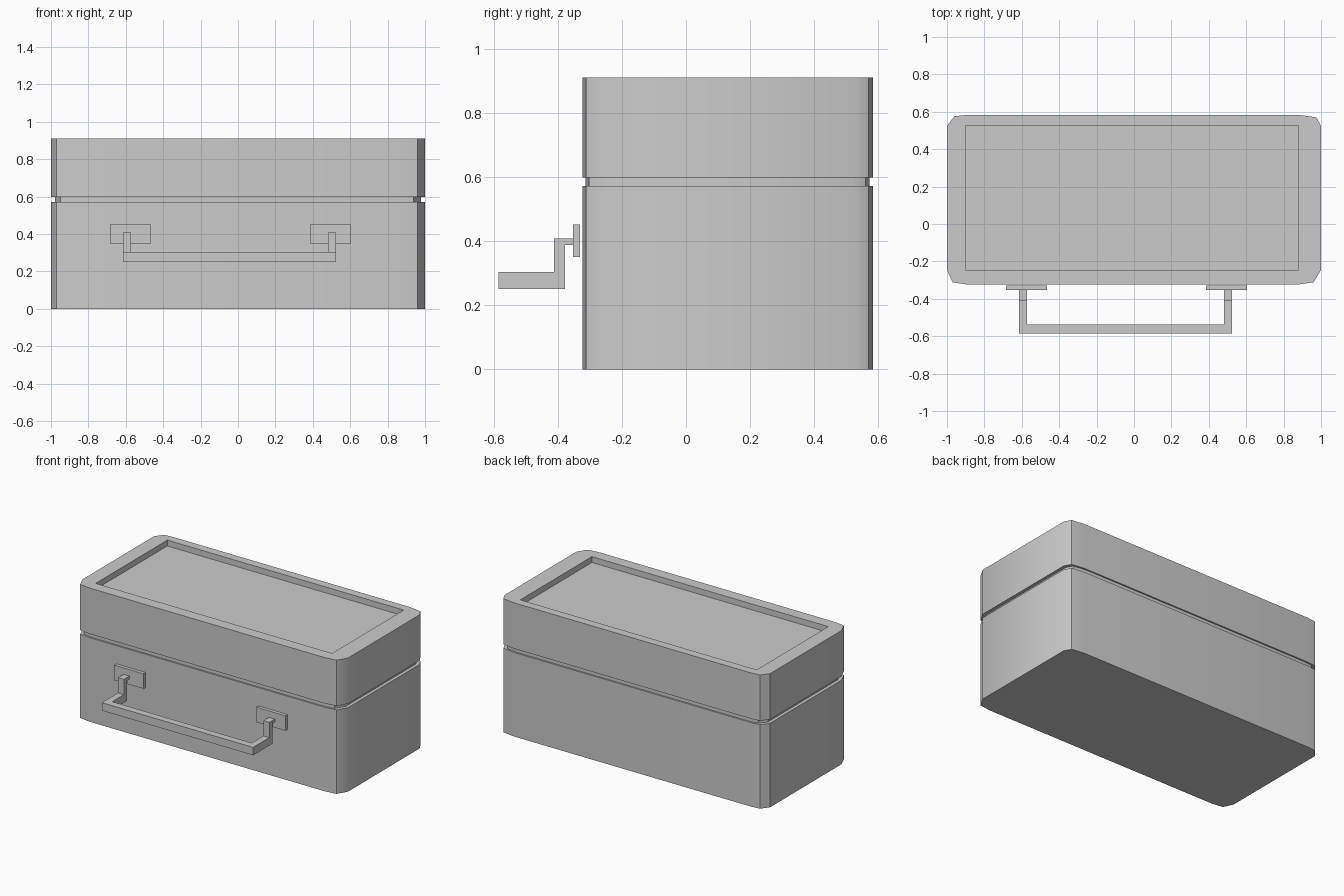
import bpy, bmesh
from mathutils import Vector

if "Cube" in bpy.data.objects:
    bpy.data.objects.remove(bpy.data.objects["Cube"])


def finish(name, bm):
    bmesh.ops.recalc_face_normals(bm, faces=bm.faces)
    me = bpy.data.meshes.new(name)
    bm.to_mesh(me)
    bm.free()
    ob = bpy.data.objects.new(name, me)
    bpy.context.collection.objects.link(ob)
    return ob


def loft(name, rings):
    """Skin equal-length rings of points and cap both ends."""
    bm = bmesh.new()
    loops = [[bm.verts.new(p) for p in r] for r in rings]
    n = len(loops[0])
    for a, b in zip(loops, loops[1:]):
        for i in range(n):
            j = (i + 1) % n
            bm.faces.new((a[i], a[j], b[j], b[i]))
    bm.faces.new(loops[0])
    bm.faces.new(loops[-1])
    return finish(name, bm)


def extrude_x(name, profile, x0, x1):
    return loft(name, [[(x, y, z) for y, z in profile] for x in (x0, x1)])


def rect(a0, a1, b0, b1):
    return [(a0, b0), (a1, b0), (a1, b1), (a0, b1)]


# Case: rounded outline with a groove between base and lid
outline = [(-1, -0.245), (-0.97, -0.312), (-0.895, -0.323),
           (0.88, -0.323), (0.96, -0.312), (1, -0.245),
           (1, 0.525), (0.975, 0.57), (0.885, 0.583),
           (-0.895, 0.583), (-0.96, 0.576), (-1, 0.525)]
YC = 0.13


def ring(z, scale=1.0):
    return [(x * scale, YC + (y - YC) * scale, z) for x, y in outline]


case = loft("case", [ring(0), ring(0.572), ring(0.572, 0.978),
                     ring(0.598, 0.978), ring(0.598), ring(0.91)])

# Recessed panel in the lid
bm = bmesh.new()
bm.from_mesh(case.data)
top = max(bm.faces, key=lambda f: f.calc_center_median().z)
rim = list(top.verts)
bmesh.ops.delete(bm, geom=[top], context='FACES_ONLY')
x0, x1, y0, y1 = -0.9, 0.88, -0.245, 0.525
up = [bm.verts.new((x, y, 0.91)) for x, y in rect(x0, x1, y0, y1)]
low = [bm.verts.new((x, y, 0.87)) for x, y in rect(x0, x1, y0, y1)]


def near(v):
    return min(range(4), key=lambda i: (up[i].co - v.co).length)


for i, a in enumerate(rim):
    b = rim[(i + 1) % len(rim)]
    p, q = near(a), near(b)
    bm.faces.new((a, b, up[p]) if p == q else (a, b, up[q], up[p]))
for i in range(4):
    j = (i + 1) % 4
    bm.faces.new((up[i], up[j], low[j], low[i]))
bm.faces.new(low)
bmesh.ops.recalc_face_normals(bm, faces=bm.faces)
bm.to_mesh(case.data)
bm.free()

bpy.context.view_layer.objects.active = case
case.select_set(True)
bpy.ops.object.shade_smooth_by_angle(angle=0.66)

# Handle mounts and bent arms
arm = [(-0.353, 0.408), (-0.412, 0.408), (-0.412, 0.304), (-0.585, 0.304),
       (-0.585, 0.25), (-0.378, 0.25), (-0.378, 0.388), (-0.353, 0.388)]
for side, px, ax in (("left", -0.685, -0.615), ("right", 0.385, 0.48)):
    extrude_x("handle_plate_" + side, rect(-0.353, -0.33, 0.35, 0.452), px, px + 0.22)
    extrude_x("handle_arm_" + side, arm, ax, ax + 0.044)

# Grip bar
extrude_x("handle_bar", rect(-0.585, -0.537, 0.25, 0.304), -0.571, 0.48)
